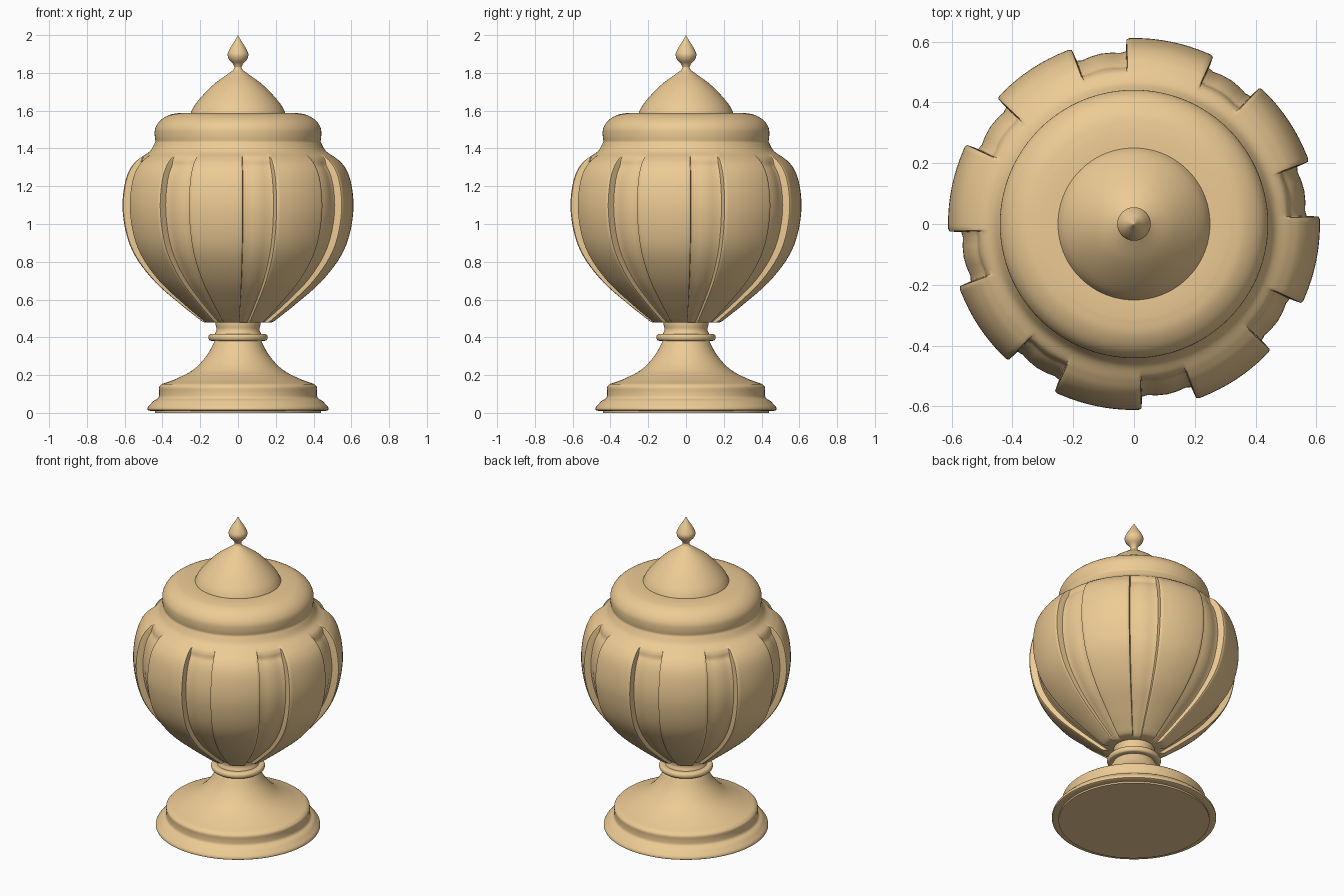
import bpy, bmesh, math
from mathutils import Vector

if "Cube" in bpy.data.objects:
    bpy.data.objects.remove(bpy.data.objects["Cube"])


def curve(pts, n=6):
    """Smooth chord-length spline through (radius, height) points."""
    p = [Vector(q) for q in pts]
    t = [0.0]
    for a, b in zip(p, p[1:]):
        t.append(t[-1] + (b - a).length ** 0.6)
    m = []
    for i in range(len(p)):
        if i == 0:
            m.append((p[1] - p[0]) / (t[1] - t[0]))
        elif i == len(p) - 1:
            m.append((p[i] - p[i - 1]) / (t[i] - t[i - 1]))
        else:
            d0, d1 = t[i] - t[i - 1], t[i + 1] - t[i]
            m.append(((p[i] - p[i - 1]) / d0 * d1 + (p[i + 1] - p[i]) / d1 * d0) / (d0 + d1))
    out = []
    for i in range(len(p) - 1):
        h = t[i + 1] - t[i]
        for k in range(n):
            s = k / n
            out.append(p[i] * (2*s**3 - 3*s**2 + 1) + m[i] * h * (s**3 - 2*s**2 + s)
                       + p[i + 1] * (3*s**2 - 2*s**3) + m[i + 1] * h * (s**3 - s**2))
    return out + [p[-1]]


def lathe(name, profile, angles, offset=None):
    """Revolve a profile about z; offset(angle index, z) sinks the radius."""
    bm = bmesh.new()
    rows = []
    for r, z in profile:
        rows.append([])
        for i, a in enumerate(angles):
            rr = max(0.0, r - (offset(i, z) if offset and r > 0.13 else 0.0))
            rows[-1].append(bm.verts.new((rr * math.cos(a), rr * math.sin(a), z)))
    n = len(angles)
    for lo, hi in zip(rows, rows[1:]):
        for i in range(n):
            j = (i + 1) % n
            bm.faces.new((lo[i], lo[j], hi[j], hi[i]))
    bmesh.ops.remove_doubles(bm, verts=bm.verts, dist=0.0002)
    bmesh.ops.recalc_face_normals(bm, faces=bm.faces)
    me = bpy.data.meshes.new(name)
    bm.to_mesh(me)
    bm.free()
    ob = bpy.data.objects.new(name, me)
    bpy.context.collection.objects.link(ob)
    mat = bpy.data.materials.get("sandstone") or bpy.data.materials.new("sandstone")
    mat.diffuse_color = (0.85, 0.6, 0.3, 1)
    mat.use_nodes = True
    mat.node_tree.nodes["Principled BSDF"].inputs["Base Color"].default_value = mat.diffuse_color
    me.materials.append(mat)
    bpy.context.view_layer.objects.active = ob
    for o in bpy.context.selected_objects:
        o.select_set(False)
    ob.select_set(True)
    bpy.ops.object.shade_smooth_by_angle(angle=math.radians(38))
    return ob


ROUND = [math.tau * i / 96 for i in range(96)]

# Foot: moulded base, flared stem and collar ring
foot = [Vector((0, 0)), Vector((0.44, 0))]
foot += curve([(0.44, 0.01), (0.478, 0.015), (0.478, 0.028), (0.46, 0.05), (0.445, 0.065),
               (0.422, 0.08), (0.418, 0.11), (0.418, 0.138), (0.405, 0.152)], 4)
foot += curve([(0.405, 0.152), (0.333, 0.178), (0.235, 0.23), (0.165, 0.305), (0.122, 0.382)])
foot += curve([(0.122, 0.382), (0.15, 0.384), (0.157, 0.40), (0.15, 0.416), (0.122, 0.418)], 4)
foot += curve([(0.122, 0.418), (0.114, 0.44), (0.118, 0.465), (0.12, 0.49)], 4)
foot += [Vector((0, 0.49))]
lathe("foot", foot, ROUND)

# Bowl: eight raised panels separated by wide sunken flutes
SECTION = [(-14.2, 1), (-14.0, 0.5), (-13.8, 0.1), (-13.0, 0)]
SECTION += [(-12 + 3 * k, 0) for k in range(9)]
SECTION += [(13.0, 0), (13.8, 0.1), (14.0, 0.5), (14.2, 1), (16, 1.1),
            (19, 1), (22.5, 0.95), (26, 1), (29, 1.1)]
bowl_angles, sink = [], []
for k in range(8):
    for deg, s in SECTION:
        bowl_angles.append(math.radians(78.5 + 45 * k + deg))
        sink.append(s)


def flute(i, z):
    top = min(1, max(0, (1.375 - z) / 0.075))
    top = top * top * (3 - 2 * top)
    low = min(1, max(0, (z - 0.45) / 0.4))
    return sink[i] * top * (0.03 + 0.013 * low)


bowl = [Vector((0, 0.478)), Vector((0.11, 0.478))]
bowl += [Vector((0.175, 0.478))]
bowl += curve([(0.19, 0.484), (0.305, 0.575), (0.455, 0.71), (0.565, 0.87), (0.61, 1.06),
               (0.602, 1.2), (0.578, 1.28), (0.547, 1.325), (0.515, 1.352), (0.465, 1.387),
               (0.437, 1.435)], 7)
bowl += curve([(0.437, 1.435), (0.441, 1.47), (0.438, 1.508), (0.415, 1.545),
               (0.365, 1.577), (0.31, 1.588)], 5)[1:]
bowl += [Vector((0.25, 1.588)), Vector((0, 1.588))]
lathe("bowl", bowl, bowl_angles, flute)

# Domed lid
lid = [Vector((0, 1.58)), Vector((0.25, 1.58))]
lid += curve([(0.25, 1.59), (0.235, 1.62), (0.195, 1.672), (0.125, 1.742), (0.05, 1.797),
              (0.022, 1.82), (0.018, 1.838)])
lid += [Vector((0, 1.838))]
lathe("lid", lid, ROUND)

# Bud finial
bud = [Vector((0, 1.83))]
bud += curve([(0.018, 1.83), (0.025, 1.845), (0.048, 1.872), (0.055, 1.897), (0.042, 1.93),
              (0.018, 1.968), (0, 2.0)])
lathe("finial", bud, ROUND[::2])
